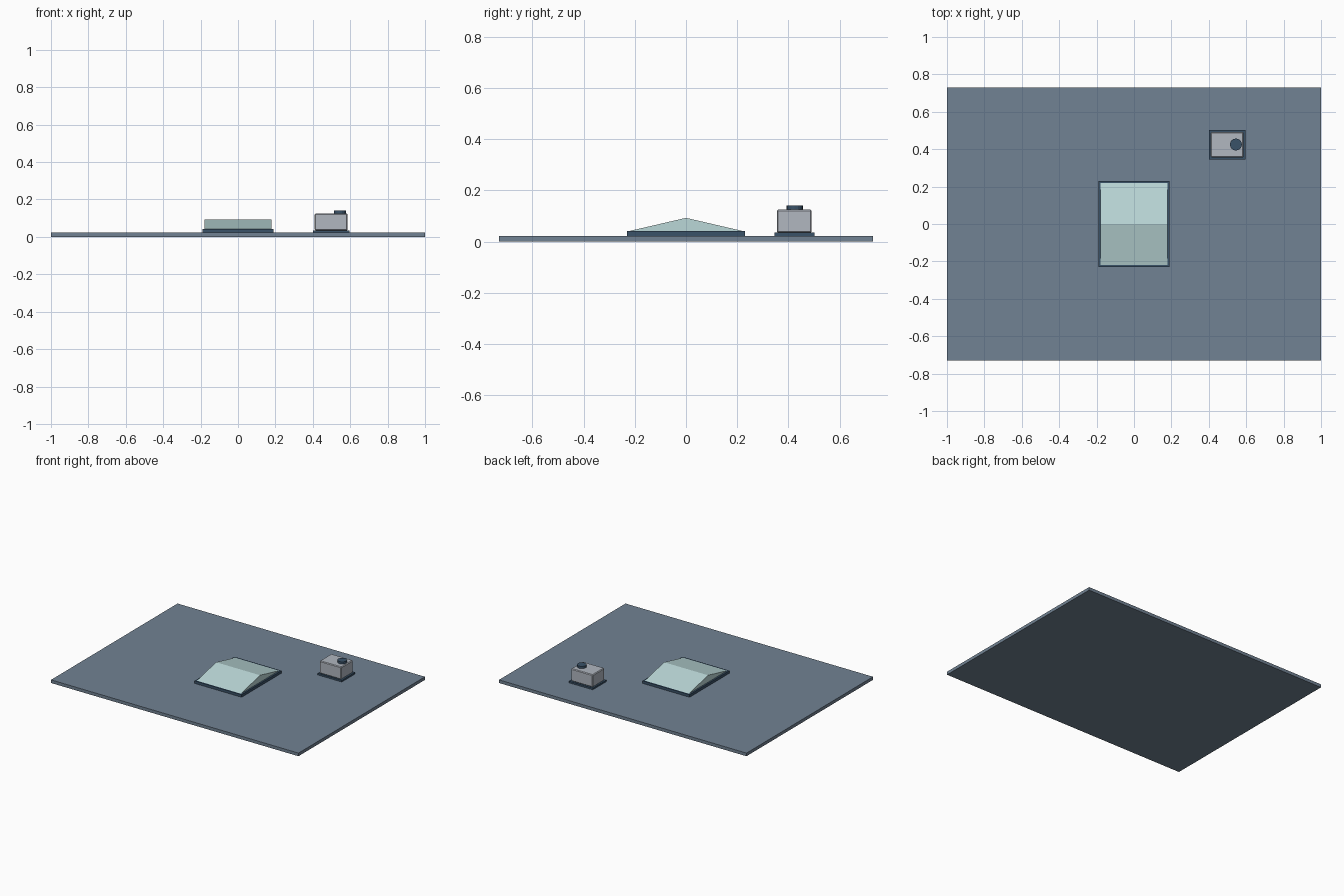
import bpy
import bmesh
from mathutils import Matrix, Vector

cube = bpy.data.objects.get("Cube")
if cube:
    bpy.data.objects.remove(cube, do_unlink=True)


def material(name, rgb):
    """Flat material from 0-255 display values."""
    linear = [((c / 255 + 0.055) / 1.055) ** 2.4 for c in rgb] + [1]
    mat = bpy.data.materials.new(name)
    mat.use_nodes = True
    mat.diffuse_color = linear
    mat.node_tree.nodes["Principled BSDF"].inputs["Base Color"].default_value = linear
    return mat


slate = material("slate roof", (113, 130, 147))
dark = material("dark steel", (58, 82, 104))
glass = material("pale glass", (186, 215, 215))
grey = material("light grey metal", (177, 183, 192))


def finish(name, bm, mat):
    bmesh.ops.recalc_face_normals(bm, faces=bm.faces)
    mesh = bpy.data.meshes.new(name)
    bm.to_mesh(mesh)
    bm.free()
    mesh.materials.append(mat)
    obj = bpy.data.objects.new(name, mesh)
    bpy.context.collection.objects.link(obj)
    return obj


def box(name, x, y, z, mat, bevel=0):
    """Box spanning the given ranges, optionally chamfered."""
    bm = bmesh.new()
    bmesh.ops.create_cube(bm, size=1)
    spans = (x, y, z)
    for v in bm.verts:
        v.co = Vector([sum(s) / 2 + c * (s[1] - s[0]) for s, c in zip(spans, v.co)])
    obj = finish(name, bm, mat)
    if bevel:
        mod = obj.modifiers.new("chamfer", "BEVEL")
        mod.width = bevel
        mod.segments = 1
    return obj


# Roof slab
box("roof_slab", (-1, 1), (-0.73, 0.73), (0, 0.023), slate)

# Skylight: curb and ridged glass
box("skylight_curb", (-0.19, 0.19), (-0.23, 0.23), (0.02, 0.042), dark)
bm = bmesh.new()
profile = [(-0.22, 0.042), (0.22, 0.042), (0, 0.093)]
end = bm.faces.new([bm.verts.new((-0.178, y, z)) for y, z in profile])
ext = bmesh.ops.extrude_face_region(bm, geom=[end], use_keep_orig=True)
moved = [g for g in ext["geom"] if isinstance(g, bmesh.types.BMVert)]
bmesh.ops.translate(bm, verts=moved, vec=(0.356, 0, 0))
finish("skylight_glass", bm, glass)

# Rooftop air unit: plinth, housing and fan cap
box("unit_plinth", (0.402, 0.596), (0.346, 0.502), (0.02, 0.035), dark)
box("unit_housing", (0.41, 0.586), (0.355, 0.491), (0.034, 0.125), grey, 0.005)
bm = bmesh.new()
bmesh.ops.create_cone(bm, cap_ends=True, segments=16, radius1=0.032, radius2=0.032,
                      depth=0.02, matrix=Matrix.Translation((0.545, 0.425, 0.131)))
finish("unit_fan_cap", bm, dark)
